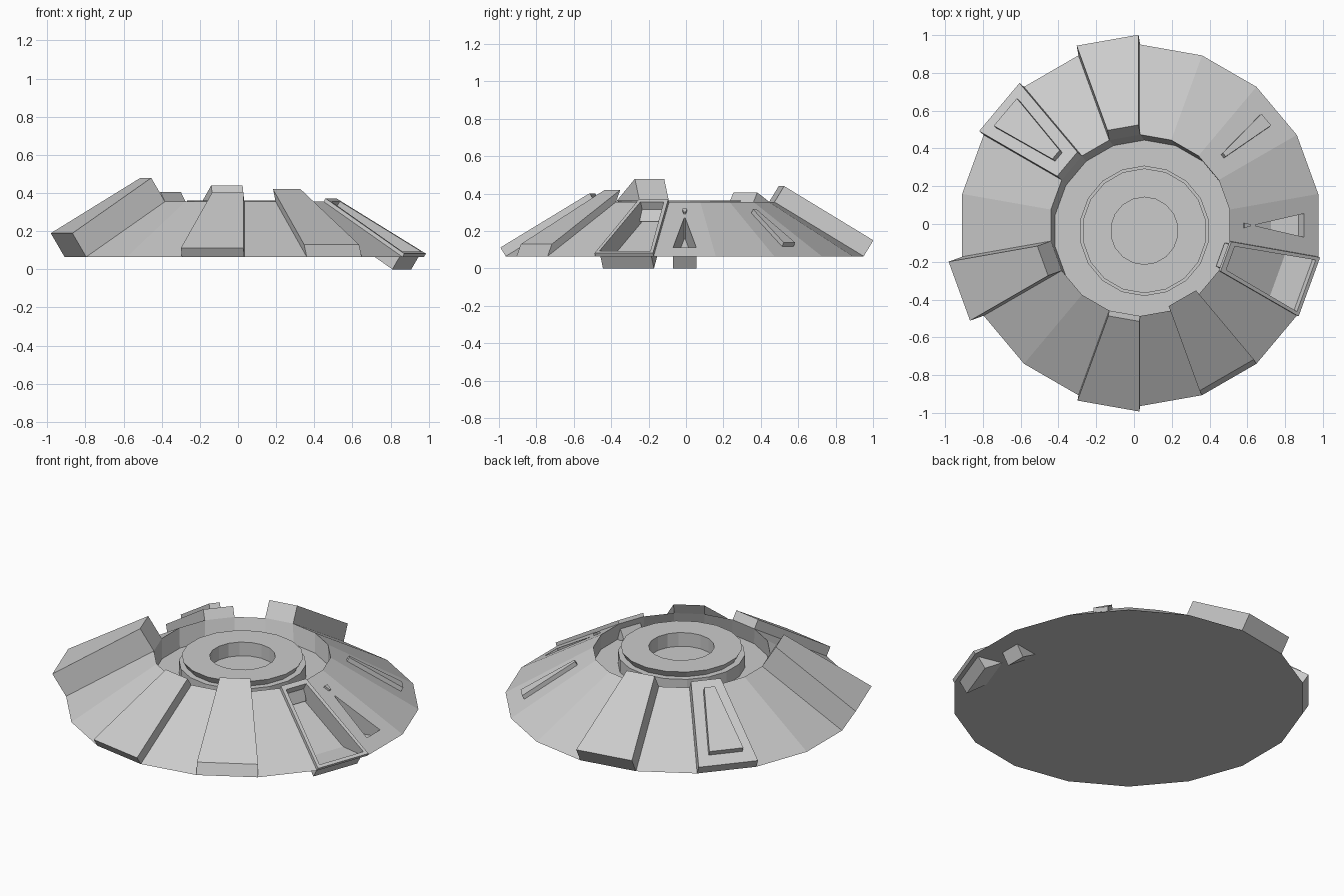
import bpy
from math import sin, cos, radians
from mathutils import Vector

if "Cube" in bpy.data.objects:
    bpy.data.objects.remove(bpy.data.objects["Cube"])

SIDES, C = 18, Vector((0.033, -0.007, 0))
R0, Z0, R1, Z1 = 0.957, 0.065, 0.48, 0.355      # outer foot and upper rim of the cone
A0, A1 = R0 * cos(radians(10)), R1 * cos(radians(10))
W0, W1 = R0 * sin(radians(10)), R1 * sin(radians(10))
L = Vector((A0 - A1, Z1 - Z0)).length
US, UZ = (A0 - A1) / L, (Z1 - Z0) / L
FULL = (0, W0, L, W1)


def make(name, verts, faces):
    me = bpy.data.meshes.new(name)
    me.from_pydata([tuple(v) for v in verts], [], faces)
    me.update()
    ob = bpy.data.objects.new(name, me)
    bpy.context.collection.objects.link(ob)
    return ob


def quad(angle, outline, height=0.0, slide=0.0):
    """Quad on the slope facing `angle`: outline is (s, half width) at foot and at top."""
    a = radians(angle)
    d, t = Vector((cos(a), sin(a), 0)), Vector((-sin(a), cos(a), 0))
    s0, w0, s1, w1 = outline

    def p(s, w):
        s += slide
        return (C + d * (A0 - US * s + UZ * height) + t * w
                + Vector((0, 0, Z0 + UZ * s + US * height)))
    return [p(s0, -w0), p(s0, w0), p(s1, w1), p(s1, -w1)]


def stack(name, loops):
    """Join successive quads by walls and cap the last one."""
    verts = [v for lp in loops for v in lp]
    faces = []
    for k in range(len(loops) - 1):
        b = 4 * k
        faces += [(b + i, b + (i + 1) % 4, b + 4 + (i + 1) % 4, b + 4 + i) for i in range(4)]
    e = 4 * len(loops) - 4
    faces.append((e, e + 1, e + 2, e + 3))
    return make(name, verts, faces)


def ring(r, z, c):
    return [Vector((c[0] + r * cos(radians(10 + 20 * i)),
                    c[1] + r * sin(radians(10 + 20 * i)), z)) for i in range(SIDES)]


def lathe(name, rings, cap=True):
    verts = [v for r in rings for v in r]
    n, faces = SIDES, []
    for k in range(len(rings) - 1):
        faces += [(k * n + i, k * n + (i + 1) % n, (k + 1) * n + (i + 1) % n, (k + 1) * n + i)
                  for i in range(n)]
    if cap:
        faces.append(tuple(range(len(verts) - n, len(verts))))
    return make(name, verts, faces)


# Raised panels and recesses, one per cone facet
special = {}


def panel(name, angle, height, slide=0.0, inset=None, depth=0.0):
    loops = [quad(angle, FULL)]
    if height:
        loops.append(quad(angle, FULL, height, slide))
    if inset:
        loops += [quad(angle, inset, height), quad(angle, inset, height + depth)]
    stack(name, loops)
    special[angle] = True


panel("back_panel", 100, 0.10)
panel("left_panel", 200, 0.146)
panel("front_panel", 260, 0.055)
panel("front_right_panel", 300, 0.041, slide=0.057)
panel("ribbed_panel", 140, 0.06, inset=(0.07, 0.095, L - 0.07, 0.03), depth=0.035)
panel("trough_panel", 340, 0.02, inset=(0.02, 0.145, L - 0.03, 0.066), depth=-0.109)
panel("right_slot", 0, 0, inset=(0.089, 0.062, 0.39, 0.003), depth=-0.132)
panel("slim_fin", 40, 0, inset=(0.099, 0.04, 0.44, 0.012), depth=0.025)
stud = (0.43, 0.006, 0.465, 0.013)
stack("slot_stud", [quad(0, stud), quad(0, stud, 0.012)])

# Plain cone facets
verts, faces = [], []
for k in range(SIDES):
    if 20 * k not in special:
        b = len(verts)
        verts += quad(20 * k, FULL)
        faces.append((b, b + 1, b + 2, b + 3))
make("cone_facets", verts, faces)

# Flat underside
make("underside", ring(R0, Z0, C), [tuple(reversed(range(SIDES)))])

# Well inside the rim, with the stepped hub and its centre hole
H = (0.055, -0.036)
lathe("hub_well", [ring(R1, Z1, C), ring(0.48, 0.25, H), ring(0.345, 0.25, H),
                   ring(0.345, 0.325, H), ring(0.31, 0.325, H), ring(0.33, 0.362, H),
                   ring(0.178, 0.362, H), ring(0.178, 0.28, H)])
